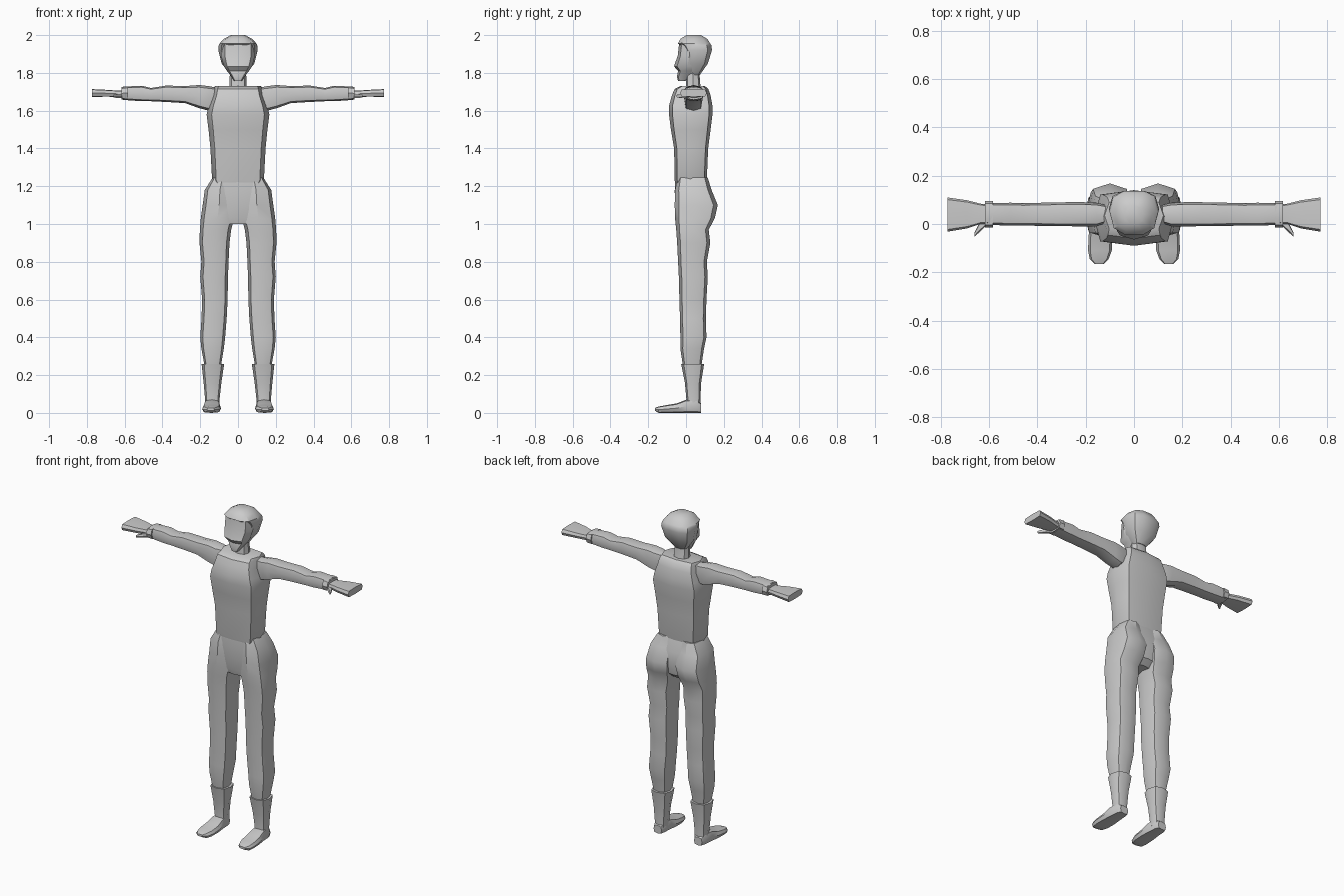
import bpy, bmesh
from math import cos, sin, pi, copysign


def loft(name, axis, rings, sides=8, square=0.75, mirror=False):
    """Skin rings (position, a0, a1, b0, b1) along an axis; a, b are the other two axes in order."""
    bm = bmesh.new()
    loops = []
    for t, a0, a1, b0, b1 in rings:
        loop = []
        for i in range(sides):
            c, s = cos(2 * pi * i / sides), sin(2 * pi * i / sides)
            a = (a0 + a1) / 2 + (a1 - a0) / 2 * copysign(abs(c) ** square, c)
            b = (b0 + b1) / 2 + (b1 - b0) / 2 * copysign(abs(s) ** square, s)
            co = {'x': (t, a, b), 'y': (a, t, b), 'z': (a, b, t)}[axis]
            loop.append(bm.verts.new(co))
        loops.append(loop)
    for lo, hi in zip(loops, loops[1:]):
        for i in range(sides):
            j = (i + 1) % sides
            bm.faces.new((lo[i], lo[j], hi[j], hi[i]))
    bm.faces.new(loops[0])
    bm.faces.new(loops[-1])
    bmesh.ops.recalc_face_normals(bm, faces=bm.faces)
    me = bpy.data.meshes.new(name)
    bm.to_mesh(me)
    bm.free()
    ob = bpy.data.objects.new(name, me)
    bpy.context.collection.objects.link(ob)
    bpy.ops.object.select_all(action='DESELECT')
    ob.select_set(True)
    bpy.context.view_layer.objects.active = ob
    bpy.ops.object.shade_smooth_by_angle(angle=0.6)
    if mirror:
        ob.modifiers.new("Mirror", 'MIRROR')
    return ob


def sym(rings):
    """Centred rings (z, half width, y0, y1)."""
    return [(z, -w, w, y0, y1) for z, w, y0, y1 in rings]


# Head: face, hair cap and neck
loft("face", 'z', sym([
    (1.757, .02, -.042, -.005), (1.78, .035, -.048, .03), (1.81, .058, -.042, .06),
    (1.835, .075, -.064, .08), (1.89, .09, -.044, .08), (1.96, .088, -.036, .08)]))
loft("hair", 'z', sym([
    (1.79, .04, .015, .075), (1.85, .087, -.005, .118), (1.92, .104, -.015, .14),
    (1.945, .102, -.03, .138), (1.955, .098, -.046, .132), (1.98, .075, -.032, .115),
    (2.0, .038, .0, .08)]), sides=10)
loft("neck", 'z', sym([(1.70, .052, -.005, .085), (1.735, .045, .0, .076), (1.81, .043, .0, .07)]))

# Torso
loft("torso", 'z', sym([
    (1.19, .115, -.05, .10), (1.23, .137, -.06, .11), (1.40, .146, -.063, .117),
    (1.50, .156, -.08, .13), (1.58, .166, -.09, .14), (1.625, .155, -.09, .14),
    (1.68, .135, -.075, .13), (1.715, .128, -.06, .118), (1.73, .122, -.03, .10)]), square=0.5)

# Trousers: pelvis and mirrored legs
loft("pelvis", 'z', sym([
    (1.0, .07, -.04, .09), (1.03, .10, -.048, .125), (1.10, .13, -.055, .14),
    (1.17, .137, -.06, .13), (1.24, .125, -.057, .11)]), square=0.5)
loft("trouser_leg", 'z', [
    (1.245, .03, .135, -.045, .115), (1.18, .015, .176, -.058, .135), (1.10, .012, .187, -.06, .168),
    (1.03, .02, .197, -.058, .152), (.97, .036, .202, -.052, .12), (.90, .045, .204, -.047, .128),
    (.80, .05, .194, -.042, .11), (.72, .053, .20, -.038, .115), (.60, .055, .19, -.035, .108),
    (.50, .06, .193, -.032, .105), (.40, .068, .20, -.03, .108), (.34, .075, .194, -.03, .095),
    (.24, .092, .175, -.015, .08)], square=0.65, mirror=True)

# Boots: shaft and foot
loft("boot_shaft", 'z', [
    (.26, .073, .193, -.026, .096), (.16, .088, .182, -.006, .08), (.07, .098, .174, .002, .076),
    (.03, .098, .174, .0, .076)], mirror=True)
loft("boot_foot", 'y', [
    (.08, .11, .165, .0, .05), (.055, .10, .177, .0, .07), (.0, .095, .182, .0, .07),
    (-.05, .09, .188, .0, .05), (-.11, .092, .19, .0, .04), (-.145, .105, .183, .0, .034),
    (-.165, .125, .163, .012, .026)], square=0.6, mirror=True)

# Arms: sleeve, cuff, hand and thumb
loft("sleeve", 'x', [
    (.10, .01, .075, 1.64, 1.72), (.155, -.01, .088, 1.60, 1.73), (.205, -.01, .09, 1.613, 1.736),
    (.28, -.009, .09, 1.64, 1.73), (.38, -.008, .088, 1.646, 1.733), (.46, -.006, .086, 1.65, 1.72),
    (.51, -.007, .088, 1.65, 1.732), (.61, -.003, .086, 1.657, 1.727)], square=0.6, mirror=True)
loft("cuff", 'x', [(.583, -.014, .095, 1.658, 1.728), (.616, -.014, .095, 1.66, 1.724)],
     square=0.6, mirror=True)
loft("hand", 'x', [
    (.60, .0, .08, 1.668, 1.708), (.635, .0, .084, 1.672, 1.706), (.69, -.018, .098, 1.674, 1.71),
    (.772, -.032, .11, 1.673, 1.714)], square=0.4, mirror=True)
loft("thumb", 'x', [
    (.61, -.005, .02, 1.665, 1.69), (.64, -.035, .005, 1.665, 1.688), (.66, -.052, -.036, 1.67, 1.685)],
     sides=6, mirror=True)
